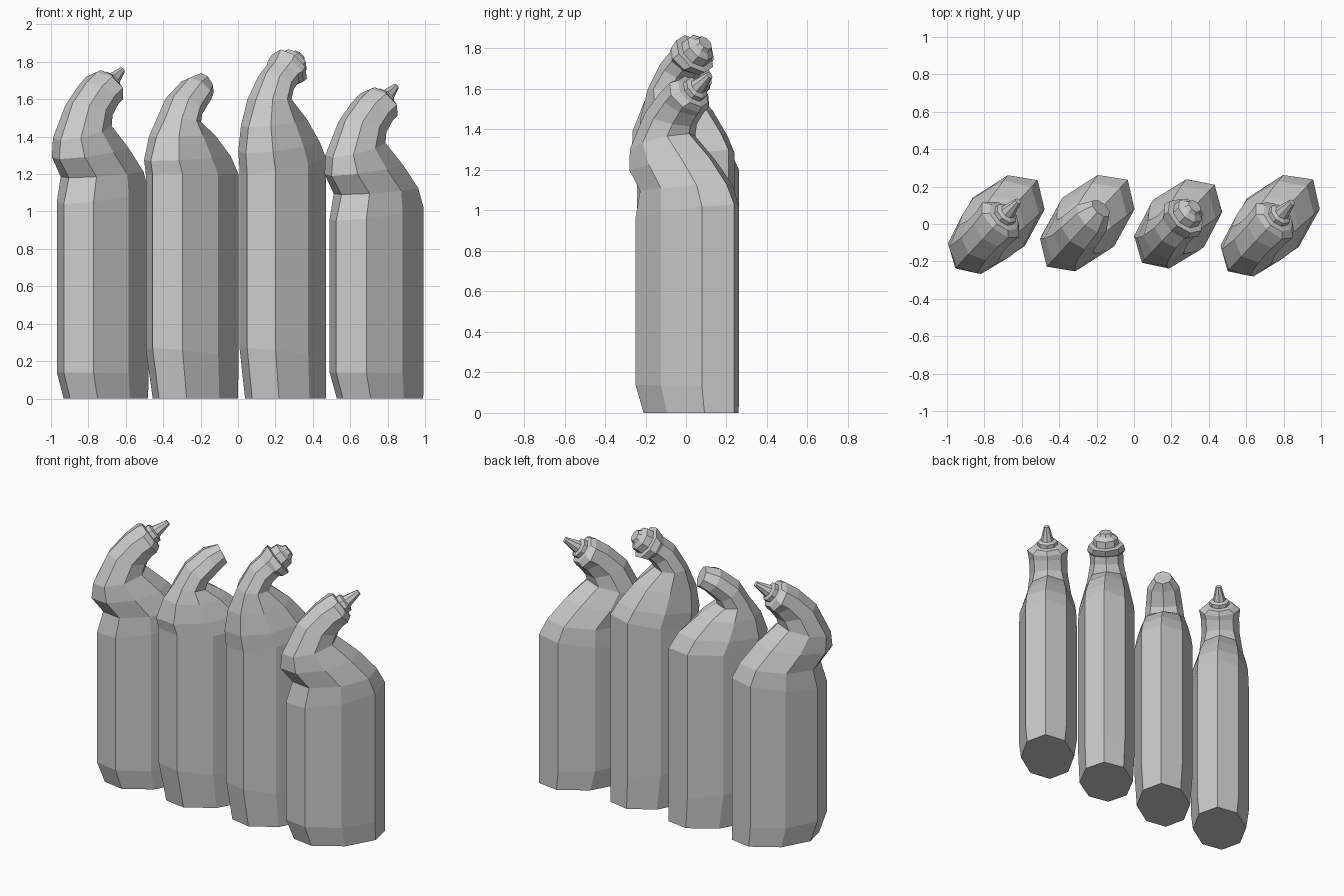
import bpy, bmesh, math

if "Cube" in bpy.data.objects:
    bpy.data.objects.remove(bpy.data.objects["Cube"])

PHI = math.radians(47)      # direction in which the bottles are long and the necks bend
D = (math.cos(PHI), math.sin(PHI))


def loft(name, cx, cy, rings):
    """Octagonal skin through tilted rings: (outer u, outer z, inner u, inner z, half width)."""
    bm = bmesh.new()
    loops = []
    for uf, zf, ub, zb, w in rings:
        loop = []
        for k in range(8):
            c, s = math.cos(k * math.pi / 4), math.sin(k * math.pi / 4)
            u = (uf + ub) / 2 + (ub - uf) / 2 * c
            z = (zf + zb) / 2 + (zb - zf) / 2 * c
            v = w * s
            loop.append(bm.verts.new((cx + u * D[0] - v * D[1], cy + u * D[1] + v * D[0], z)))
        loops.append(loop)
    for a, b in zip(loops, loops[1:]):
        for k in range(8):
            bm.faces.new((a[k], a[(k + 1) % 8], b[(k + 1) % 8], b[k]))
    bm.faces.new(loops[0][::-1])
    bm.faces.new(loops[-1])
    bmesh.ops.recalc_face_normals(bm, faces=bm.faces)
    me = bpy.data.meshes.new(name)
    bm.to_mesh(me)
    bm.free()
    ob = bpy.data.objects.new(name, me)
    bpy.context.collection.objects.link(ob)
    return ob


def cap(neck_end, steps):
    """Rings stepping out of the neck end along its axis: (distance, radius)."""
    uf, zf, ub, zb, w = neck_end
    du, dz = ub - uf, zb - zf
    n = math.hypot(du, dz)
    du, dz = du / n, dz / n
    cu, cz = (uf + ub) / 2, (zf + zb) / 2
    out = []
    for d, r in steps:
        u, z = cu - dz * d, cz + du * d
        out.append((u - du * r, z - dz * r, u + du * r, z + dz * r, r))
    return out


# Waisted bottle, used for both ends of the row
waisted = [
    (-.26, 0, .30, 0, .175), (-.31, .14, .30, .13, .19), (-.31, 1.04, .30, 1.12, .19),
    (-.27, 1.18, .25, 1.22, .185), (-.345, 1.28, .14, 1.35, .17), (-.335, 1.38, .005, 1.47, .145),
    (-.24, 1.58, .015, 1.505, .125), (-.13, 1.69, .05, 1.555, .125), (-.05, 1.745, .07, 1.575, .135)]
nozzle = [(.03, .095), (.035, .065), (.06, .065), (.07, .042), (.167, .018)]

# Plain bottle with a tapering neck and no cap
plain = [
    (-.26, 0, .31, 0, .175), (-.31, .27, .31, .2, .19), (-.31, 1.2, .31, 1.2, .19),
    (-.325, 1.27, .25, 1.30, .18), (-.28, 1.40, .12, 1.41, .155), (-.21, 1.50, .0, 1.475, .13),
    (-.14, 1.62, .01, 1.505, .12), (-.02, 1.715, .08, 1.575, .105), (.07, 1.74, .13, 1.61, .06)]

# Tall bottle with a stubby cap
tall = [
    (-.24, 0, .28, 0, .175), (-.28, .27, .28, .2, .185), (-.28, 1.2, .28, 1.3, .185),
    (-.29, 1.31, .23, 1.38, .18), (-.27, 1.45, .13, 1.50, .155), (-.21, 1.60, .0, 1.60, .13),
    (-.13, 1.74, .025, 1.64, .11), (-.06, 1.80, .06, 1.675, .11), (-.04, 1.83, .08, 1.67, .125)]
stub = [(.04, .115), (.045, .085), (.09, .08), (.11, .05), (.13, .04)]


def raised(rings, dz, s=1.0):
    """Same bottle with its upper part shifted in height and its length scaled."""
    return [(a * s, z + (dz if z > .5 else 0), b * s, y + (dz if y > .5 else 0), w)
            for a, z, b, y, w in rings]


low = raised(waisted, -.09, 1.04)
loft("bottle_left", -.72, .015, waisted + cap(waisted[-1], nozzle))
loft("bottle_plain", -.245, .01, plain)
loft("bottle_tall", .24, .005, tall + cap(tall[-1], stub))
loft("bottle_right", .745, .01, low + cap(low[-1], nozzle))
